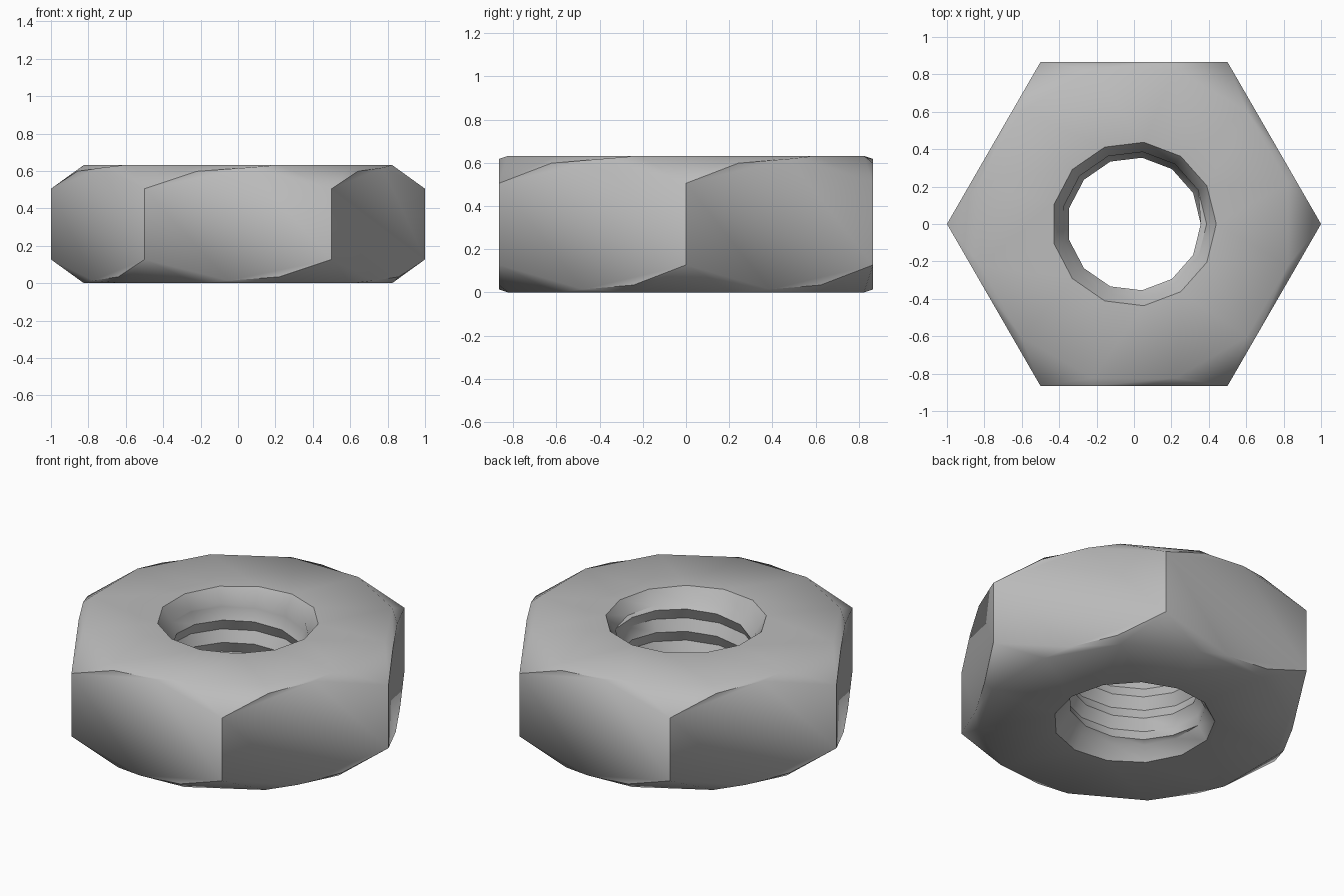
import bpy
import bmesh
from math import pi, cos, sin, radians
from mathutils import Vector

cube = bpy.data.objects.get("Cube")
if cube:
    bpy.data.objects.remove(cube, do_unlink=True)

HEIGHT = 0.632
SIDES = 6
RING_R = 0.853                 # flat face outline
BORE_SEGMENTS = 13
MOUTH_R, ROOT_R, CREST_R = 0.44, 0.388, 0.357
SINK = 0.08                    # depth of the countersink
PITCH = 0.134

steel = bpy.data.materials.new("steel_grey")
steel.use_nodes = True
colour = (0.5, 0.5, 0.5, 1)
steel.diffuse_color = colour
steel.node_tree.nodes["Principled BSDF"].inputs["Base Color"].default_value = colour

bm = bmesh.new()


def polar(r, angle, z):
    return bm.verts.new((r * cos(angle), r * sin(angle), z))


def edge_points(top):
    """Chamfer outline on the hex sides, plus the outline of the flat face."""
    outline, ring = [], []
    # corner, then two points of the arc; the underside runs the other way
    arc = ((0, 0.127), (0.28, 0.034), (0.55, 0.014)) if top else \
          ((0, 0.127), (0.45, 0.014), (0.72, 0.034))
    for i in range(SIDES):
        a, b = (Vector((cos(k * pi / 3), sin(k * pi / 3), 0)) for k in (i, i + 1))
        for t, drop in arc:
            p = a.lerp(b, t)
            p.z = HEIGHT - drop if top else drop
            outline.append(bm.verts.new(p))
        for offset in (15, 45):
            ring.append(polar(RING_R, i * pi / 3 + radians(offset), HEIGHT if top else 0))
    return outline, ring


# Chamfered hexagon
top_outline, top_ring = edge_points(True)
low_outline, low_ring = edge_points(False)
for outline, ring in ((top_outline, top_ring), (low_outline, low_ring)):
    for i in range(SIDES):
        c, a, b = outline[3 * i:3 * i + 3]
        c2 = outline[(3 * i + 3) % len(outline)]
        p, q = ring[2 * i:2 * i + 2]
        p2 = ring[(2 * i + 2) % len(ring)]
        for face in ((c, a, p), (a, b, q, p), (b, c2, q), (c2, p2, q)):
            bm.faces.new(face)
for i in range(SIDES):
    upper = [top_outline[(3 * i + k) % len(top_outline)] for k in range(4)]
    lower = [low_outline[(3 * i + k) % len(low_outline)] for k in range(4)]
    bm.faces.new(lower + upper[::-1])

# Threaded bore: zigzag columns that climb one pitch per turn
columns = []
for i in range(BORE_SEGMENTS + 1):
    angle = 2 * pi * i / BORE_SEGMENTS
    column = [polar(MOUTH_R, angle, 0), polar(ROOT_R, angle, SINK)]
    for j in range(-1, 9):
        z = SINK + PITCH * (j / 2 + i / BORE_SEGMENTS)
        inside = SINK < z < HEIGHT - SINK
        r = CREST_R if inside and j % 2 else ROOT_R
        column.append(polar(r, angle, min(max(z, SINK), HEIGHT - SINK)))
    column += [polar(ROOT_R, angle, HEIGHT - SINK), polar(MOUTH_R, angle, HEIGHT)]
    columns.append(column)
for left, right in zip(columns, columns[1:]):
    for j in range(len(left) - 1):
        bm.faces.new((left[j], left[j + 1], right[j + 1], right[j]))
bmesh.ops.remove_doubles(bm, verts=bm.verts, dist=0.0005)

# Flat faces between the bore mouth and the chamfer
for level in (0, HEIGHT):
    rim = [e for e in bm.edges if e.is_boundary
           and all(abs(v.co.z - level) < 0.001 for v in e.verts)]
    bmesh.ops.triangle_fill(bm, edges=rim, use_beauty=True)
bmesh.ops.recalc_face_normals(bm, faces=bm.faces)

mesh = bpy.data.meshes.new("hex_nut")
bm.to_mesh(mesh)
bm.free()
mesh.materials.append(steel)
nut = bpy.data.objects.new("hex_nut", mesh)
bpy.context.collection.objects.link(nut)
bpy.context.view_layer.objects.active = nut
nut.select_set(True)
bpy.ops.object.shade_smooth_by_angle(angle=radians(42))
